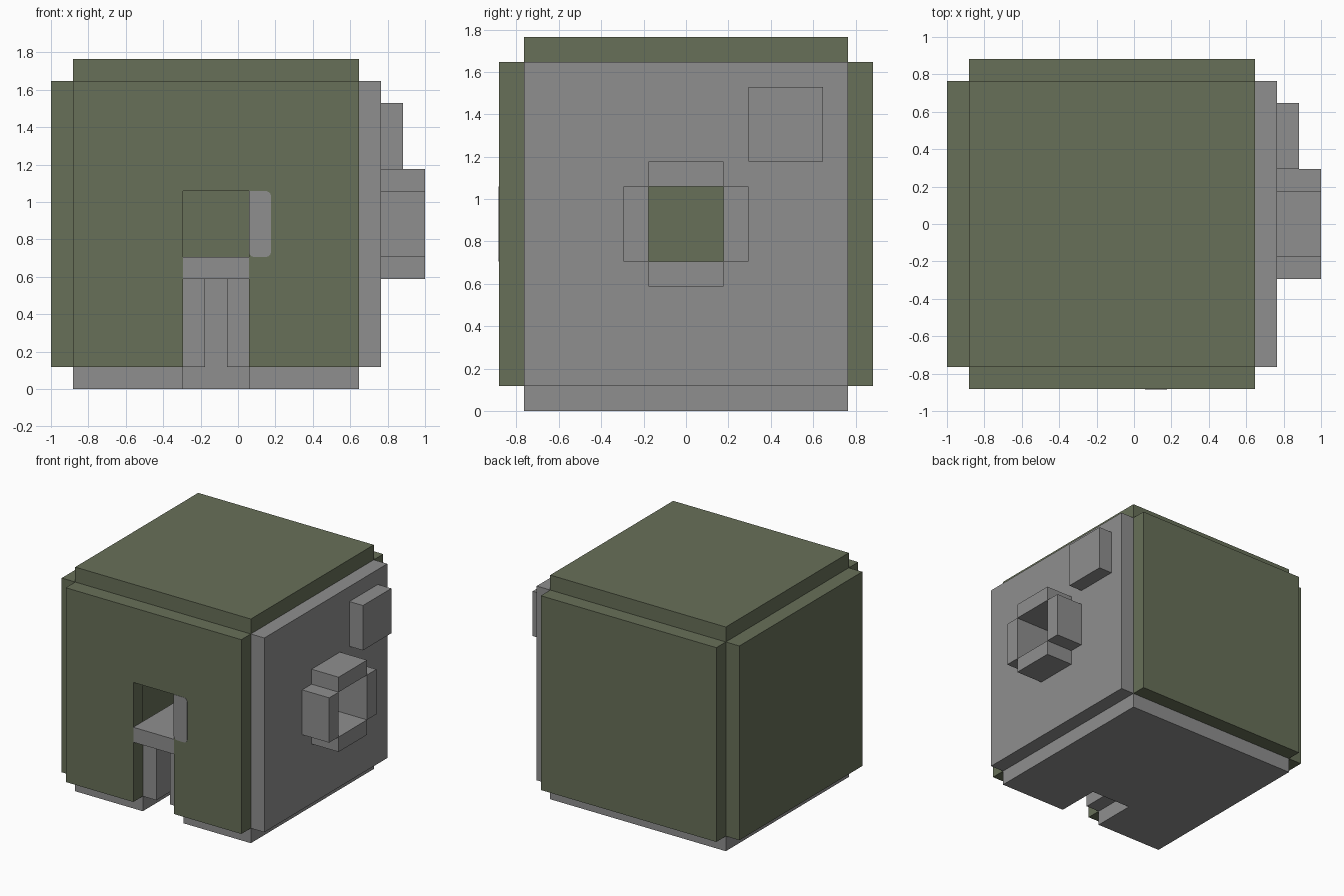
import bpy
import math

U = 2 / 17  # one block

old = bpy.data.objects.get("Cube")
if old:
    bpy.data.objects.remove(old, do_unlink=True)


def make_material(name, color):
    m = bpy.data.materials.new(name)
    m.use_nodes = True
    m.diffuse_color = (*color, 1)
    m.node_tree.nodes["Principled BSDF"].inputs["Base Color"].default_value = (*color, 1)
    return m


green = make_material("moss green", (0.137, 0.161, 0.098))
gray = make_material("stone gray", (0.275, 0.275, 0.275))


def world(x, y, z):
    """Block coordinates to centred model coordinates."""
    return ((x - 8.5) * U, (y - 7.5) * U, z * U)


def prism(name, outline, axis, low, high, mat):
    """Extrude a 2D outline along the y or z axis."""
    def place(p, d):
        return world(p[0], d, p[1]) if axis == "y" else world(p[0], p[1], d)
    n = len(outline)
    verts = [place(p, d) for d in (low, high) for p in outline]
    faces = [list(range(n))[::-1], list(range(n, 2 * n))]
    faces += [[i, (i + 1) % n, n + (i + 1) % n, n + i] for i in range(n)]
    if axis == "y":
        faces = [f[::-1] for f in faces]
    mesh = bpy.data.meshes.new(name)
    mesh.from_pydata(verts, [], faces)
    mesh.materials.append(mat)
    obj = bpy.data.objects.new(name, mesh)
    bpy.context.collection.objects.link(obj)
    return obj


def box(name, xs, ys, zs, mat):
    (a, b), (c, d) = xs, ys
    return prism(name, [(a, c), (b, c), (b, d), (a, d)], "z", *zs, mat)


def notched(top, notch_top):
    """Square outline with a slot rising from its lower edge."""
    return [(1, 1), (6, 1), (6, notch_top), (9, notch_top),
            (9, 1), (14, 1), (14, top), (1, top)]


# Hollow shell of six panels
long = (1, 14)
box("roof", long, long, (14, 15), green)
box("back_wall", long, (14, 15), long, green)
box("right_wall", (0, 1), long, long, green)
prism("front_wall", notched(14, 9), "y", 0, 1, green)
prism("floor", notched(14, 4), "z", 0, 1, gray)

# Left wall with a square window
left_wall = box("left_wall", (14, 15), long, long, gray)
cutter = box("window_cutter", (13, 16), (6, 9), (6, 9), gray)
cutter.hide_render = True
cutter.hide_viewport = True
cut = left_wall.modifiers.new("window", "BOOLEAN")
cut.operation = "DIFFERENCE"
cut.solver = "EXACT"
cut.object = cutter

# Window frame and wall block
for side, near in (("front", 5), ("back", 9)):
    box("window_frame_" + side, (15, 17), (near, near + 1), (6, 9), gray)
for side, low in (("bottom", 5), ("top", 9)):
    box("window_frame_" + side, (15, 17), (6, 9), (low, low + 1), gray)
box("wall_block", (15, 16), (10, 13), (10, 13), gray)

# Doorway: ledge, two posts and a rear panel
box("door_ledge", (6, 9), (0, 4), (5, 6), gray)
for side, x in (("right", 6), ("left", 8)):
    box("door_post_" + side, (x, x + 1), (1, 4), (1, 5), gray)
box("door_back", (6, 9), (4, 5), (1, 6), gray)

# Rounded plate beside the opening
r = 0.25
plate = [(9, 9)]
for cx, cz, start in ((9 + r, 6 + r, 270), (10 - r, 6 + r, 360), (10 - r, 9 - r, 450)):
    sweep = [math.radians(start - 90 + 15 * i + (0 if cx < 9.5 else -0)) for i in range(7)]
    plate += [(cx + r * math.cos(a), cz + r * math.sin(a)) for a in sweep]
prism("rounded_plate", plate, "y", -0.02, 0.01, gray)
